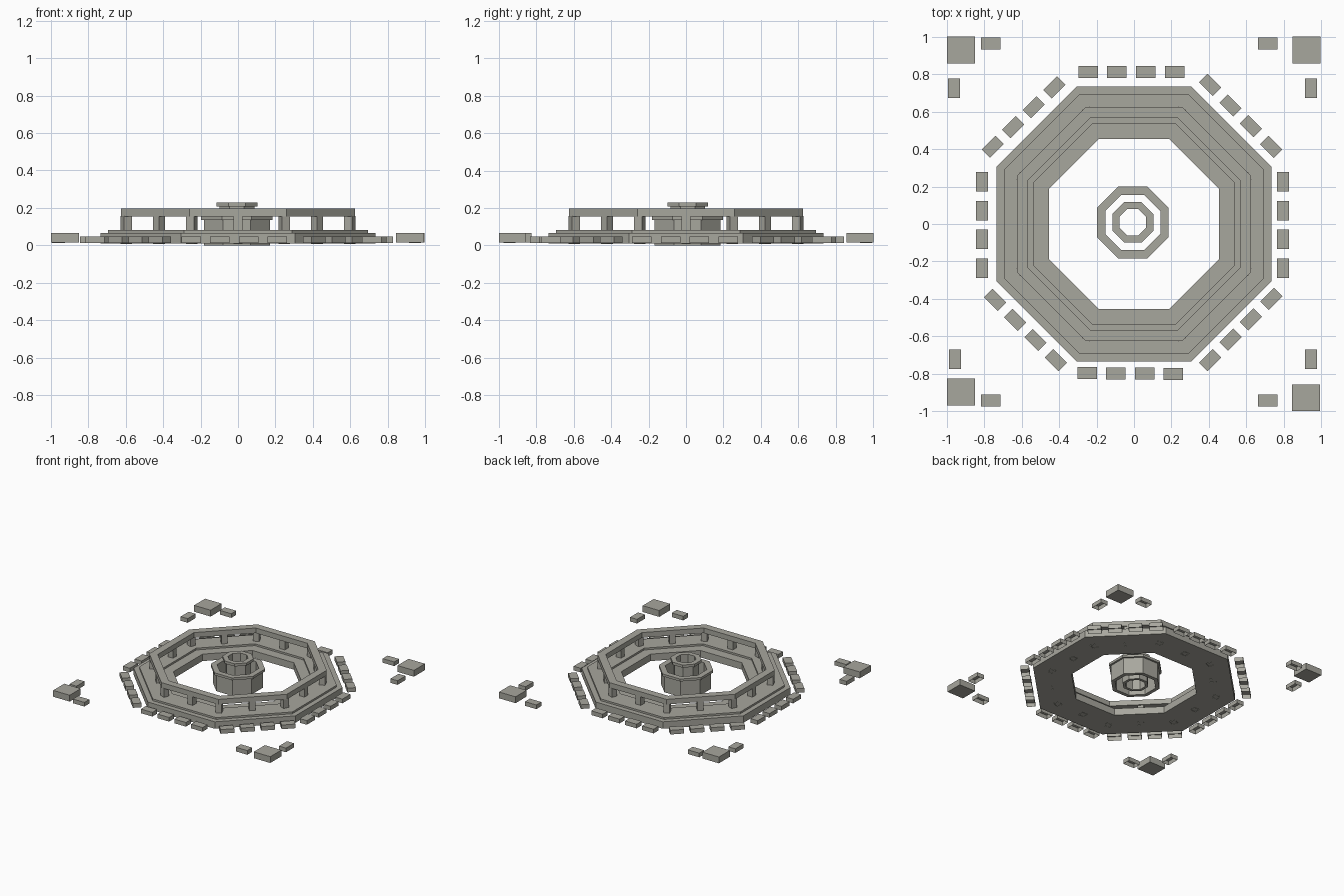
import bpy, bmesh, math
from mathutils import Matrix, Vector

if "Cube" in bpy.data.objects:
    bpy.data.objects.remove(bpy.data.objects["Cube"])

stone = bpy.data.materials.new("grey stone")
stone.diffuse_color = (0.39, 0.385, 0.34, 1)
stone.use_nodes = True
stone.node_tree.nodes["Principled BSDF"].inputs["Base Color"].default_value = stone.diffuse_color


def finish(bm, name):
    me = bpy.data.meshes.new(name)
    bm.to_mesh(me)
    bm.free()
    me.materials.append(stone)
    ob = bpy.data.objects.new(name, me)
    bpy.context.collection.objects.link(ob)
    return ob


def octagon_lathe(name, profile, cx=0, cy=0):
    """Sweep a closed (apothem, z) profile round eight flat sides."""
    bm = bmesh.new()
    k = 1 / math.cos(math.pi / 8)
    loops = []
    for i in range(8):
        a = math.radians(22.5 + 45 * i)
        loops.append([bm.verts.new((cx + r * k * math.cos(a), cy + r * k * math.sin(a), z))
                      for r, z in profile])
    n = len(profile)
    for i in range(8):
        p, q = loops[i], loops[(i + 1) % 8]
        for j in range(n):
            bm.faces.new((p[j], q[j], q[(j + 1) % n], p[(j + 1) % n]))
    bmesh.ops.recalc_face_normals(bm, faces=bm.faces)
    return finish(bm, name)


def block(name, x, y, z0, z1, sx, sy, angle=0, open_bottom=False):
    bm = bmesh.new()
    m = (Matrix.Translation((x, y, (z0 + z1) / 2)) @ Matrix.Rotation(angle, 4, 'Z')
         @ Matrix.Diagonal((sx, sy, z1 - z0, 1)))
    bmesh.ops.create_cube(bm, size=1, matrix=m)
    if open_bottom:
        bm.normal_update()
        bmesh.ops.delete(bm, geom=[f for f in bm.faces if f.normal.z < -0.9],
                         context='FACES_ONLY')
    return finish(bm, name)


# Stepped octagonal platform and raised handrail
octagon_lathe("platform", [(0.735, 0.01), (0.735, 0.067), (0.695, 0.067), (0.695, 0.082),
                           (0.535, 0.082), (0.535, 0.067), (0.455, 0.067), (0.455, 0.01)])
octagon_lathe("handrail", [(0.625, 0.155), (0.625, 0.197), (0.565, 0.197), (0.565, 0.155)])

# Posts at the corners and mid-sides of the rail
for i in range(16):
    a = math.radians(22.5 * i)
    r = 0.597 / (math.cos(math.pi / 8) if i % 2 else 1)
    block("rail_post", r * math.cos(a), r * math.sin(a), 0.008, 0.156, 0.046, 0.046,
          a, open_bottom=True)

# Central well: outer basin with a lip, and inner pipe with a collar
octagon_lathe("basin", [(0.176, 0.0), (0.176, 0.135), (0.191, 0.135), (0.191, 0.155),
                        (0.147, 0.155), (0.147, 0.0)], -0.006, 0.008)
octagon_lathe("pipe", [(0.093, 0.0), (0.093, 0.208), (0.109, 0.208), (0.109, 0.23),
                       (0.071, 0.23), (0.071, 0.0)], -0.006, 0.009)

# Rows of four paving bricks along each side: start, end, turn
rows = [((-0.245, 0.813), (0.217, 0.813), 0), ((-0.25, -0.797), (0.21, -0.801), 0),
        ((-0.813, 0.225), (-0.813, -0.236), 90), ((0.795, 0.225), (0.795, -0.236), 90),
        ((0.407, 0.743), (0.733, 0.412), -45), ((-0.425, 0.73), (-0.755, 0.412), 45),
        ((-0.742, -0.405), (-0.418, -0.727), -45), ((0.407, -0.727), (0.733, -0.4), 45)]
for start, end, turn in rows:
    for i in range(4):
        p = Vector(start).lerp(Vector(end), i / 3)
        block("paving_brick", p.x, p.y, 0.012, 0.046, 0.104, 0.064,
              math.radians(turn), open_bottom=True)

# Corner blocks and their pairs of loose bricks
for x, y in [(-0.925, 0.93), (0.922, 0.93), (-0.925, -0.898), (0.918, -0.928)]:
    block("corner_block", x, y, 0.014, 0.066, 0.15, 0.143)
for x, y in [(-0.765, 0.963), (0.715, 0.963), (-0.765, -0.943), (0.715, -0.943)]:
    block("corner_brick", x, y, 0.012, 0.046, 0.104, 0.064, 0, open_bottom=True)
for x, y in [(-0.961, 0.726), (0.945, 0.726), (-0.957, -0.722), (0.946, -0.722)]:
    block("corner_brick", x, y, 0.012, 0.046, 0.064, 0.104, 0, open_bottom=True)
